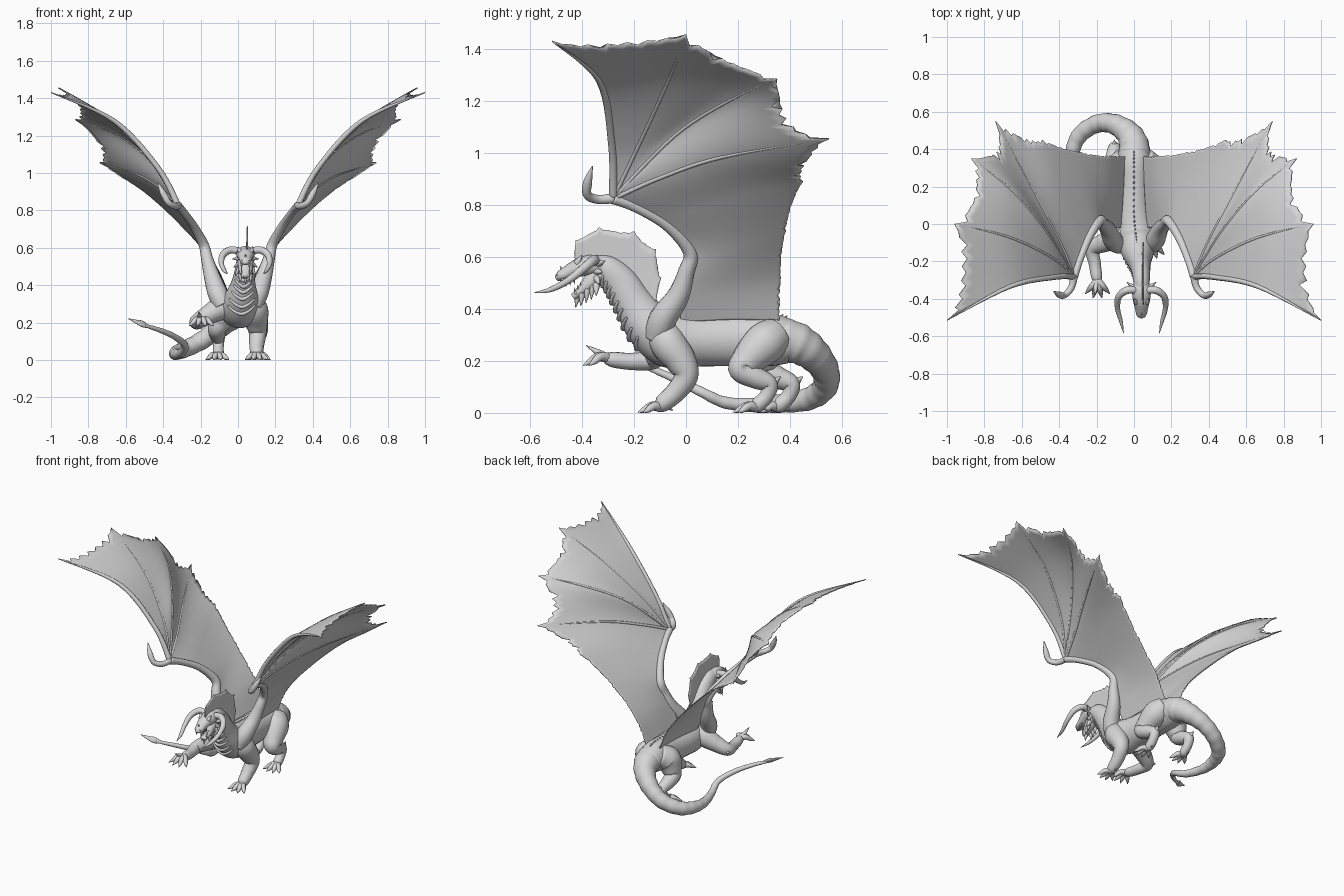
import bpy, bmesh, math, random
from mathutils import Vector

random.seed(4)
cube = bpy.data.objects.get("Cube")
if cube:
    bpy.data.objects.remove(cube)

# One stone grey material
stone = bpy.data.materials.new("stone_grey")
stone.use_nodes = True
GREY = (0.67, 0.67, 0.67, 1)
stone.diffuse_color = GREY
stone.node_tree.nodes["Principled BSDF"].inputs["Base Color"].default_value = GREY


def finish(name, bm):
    bmesh.ops.recalc_face_normals(bm, faces=bm.faces)
    mesh = bpy.data.meshes.new(name)
    bm.to_mesh(mesh)
    bm.free()
    mesh.materials.append(stone)
    for poly in mesh.polygons:
        poly.use_smooth = True
    obj = bpy.data.objects.new(name, mesh)
    bpy.context.collection.objects.link(obj)
    return obj


def curve_at(pts, t):
    """Smooth curve through tuples of any length, t from 0 to 1."""
    last = len(pts) - 1
    f = min(max(t, 0), 1) * last
    i = min(int(f), last - 1)
    f -= i
    a, b, c, d = (pts[min(max(i + k, 0), last)] for k in (-1, 0, 1, 2))
    return [0.5 * (2 * q + (r - p) * f + (2 * p - 5 * q + 4 * r - s) * f * f
                   + (3 * q - p - 3 * r + s) * f ** 3) for p, q, r, s in zip(a, b, c, d)]


def tube(name, pts, sides=14, steps=7, ripple=0):
    """Tapered limb; a point is x, y, z, half width and optional half height."""
    pts = [p if len(p) == 5 else (*p, p[3]) for p in pts]
    n = (len(pts) - 1) * steps
    rows = [curve_at(pts, k / n) for k in range(n + 1)]
    pos = [Vector(r[:3]) for r in rows]
    bm, rings, side = bmesh.new(), [], Vector((1, 0, 0))
    if abs((pos[1] - pos[0]).normalized().x) > 0.9:
        side = Vector((0, 1, 0))
    for k, row in enumerate(rows):
        along = (pos[min(k + 1, n)] - pos[max(k - 1, 0)]).normalized()
        side = (side - along * side.dot(along)).normalized()
        up = along.cross(side)
        w, h = (max(r, 0.001) * (1 + ripple * math.cos(k * math.pi * 0.5)) for r in row[3:])
        rings.append([bm.verts.new(pos[k] + side * w * math.cos(a) + up * h * math.sin(a))
                      for a in (math.tau * s / sides for s in range(sides))])
    for a, b in zip(rings, rings[1:]):
        for s in range(sides):
            e = (s + 1) % sides
            bm.faces.new((a[s], a[e], b[e], b[s]))
    bm.faces.new(rings[0])
    bm.faces.new(rings[-1])
    return finish(name, bm)


def spike(name, base, tip, radius):
    mid = [(a + b) / 2 for a, b in zip(base, tip)]
    return tube(name, [(*base, radius), (*mid, radius * 0.65), (*tip, 0.001)], 8, 3)


def sheet(name, ribs, dips, nu=16, nv=12, jag=0.015, thick=0.006):
    """Thin skin stretched smoothly over ribs, with scalloped ragged outer edge."""
    bm, cols = bmesh.new(), []
    for i, dip in enumerate(dips):
        for v in range(nv + (i == len(dips) - 1)):
            t = v / nv
            reach = 1 - dip * abs(math.sin(math.pi * t)) ** 0.5
            reach -= random.uniform(0, jag) * (v % 2) * 2
            col = []
            for u in range(nu + 1):
                across = [curve_at(r, u / nu * reach) for r in ribs]
                col.append(bm.verts.new(curve_at(across, (i + t) / len(dips))))
            cols.append(col)
    for a, b in zip(cols, cols[1:]):
        for u in range(nu):
            bm.faces.new((a[u], a[u + 1], b[u + 1], b[u]))
    bmesh.ops.remove_doubles(bm, verts=bm.verts, dist=0.0005)
    obj = finish(name, bm)
    mod = obj.modifiers.new("thickness", "SOLIDIFY")
    mod.thickness, mod.offset = thick, 0
    return obj


def flip(pts, s):
    return [(p[0] * s, *p[1:]) for p in pts]


# Neck and trunk
trunk = [(.04, -.36, .57, .035, .035), (.04, -.305, .555, .044, .052), (.037, -.25, .5, .05, .066),
         (.03, -.2, .42, .062, .076), (.02, -.14, .335, .09, .095), (.01, -.06, .285, .108, .112),
         (0, .05, .28, .1, .102), (0, .2, .28, .085, .1), (0, .33, .28, .09, .1), (0, .4, .275, .08, .085)]
tube("trunk", trunk, 24)

# Chevron plates down the throat and chest
for k in range(9):
    t = .17 + k * .037
    x, y, z, w, h = curve_at(trunk, t)
    ahead = curve_at(trunk, t + .01)
    along = Vector((0, ahead[1] - y, ahead[2] - z)).normalized()
    down = Vector((0, along.z, -along.y))
    band = []
    for a in (-.9, -.45, 0, .45, .9):
        p = Vector((x + w * math.sin(a), y, z)) + down * h * math.cos(a) - along * .03 * abs(a)
        band.append((*p, .011 - .007 * abs(a)))
    tube("chest_plate", band, 8, 4)

# Tail with ringed scales, curling round to the right
tail = [(0, .36, .28, .088), (0, .42, .27, .081), (-.03, .485, .23, .067), (-.11, .535, .165, .054),
        (-.2, .535, .1, .048), (-.29, .475, .055, .044), (-.33, .38, .038, .037), (-.33, .27, .03, .029),
        (-.3, .15, .04, .023), (-.285, .06, .08, .019), (-.34, -.03, .125, .016),
        (-.42, -.11, .16, .013), (-.5, -.17, .185, .009)]
tube("tail", tail, 18, ripple=.03)
tube("tail_blade", [(-.47, -.15, .175, .007, .007), (-.51, -.175, .192, .007, .02),
                    (-.54, -.19, .203, .005, .014), (-.59, -.21, .222, .001, .001)], 10)

# Ridge of small spikes along the back
for k in range(22):
    x, y, z, w, h = curve_at(trunk, .47 + k * .023)
    spike("back_spike", (x, y, z + h * .95), (x, y + .012, z + h + .007), .006)

# Head
tube("skull", [(.04, -.31, .56, .04, .038), (.04, -.36, .568, .05, .042), (.04, -.41, .56, .045, .036),
               (.04, -.455, .54, .034, .027), (.04, -.485, .525, .027, .02), (.04, -.5, .515, .01, .008)], 16)
tube("lower_jaw", [(.04, -.33, .54, .042, .04), (.04, -.37, .5, .04, .032), (.04, -.405, .468, .032, .02),
                   (.04, -.435, .445, .02, .013)], 12)
spike("chin_spike", (.04, -.415, .46), (.04, -.425, .405), .014)
spike("nose_spike", (.04, -.47, .535), (.04, -.485, .565), .012)
for s in (-1, 1):
    def at(x, y, z):
        return (.04 + s * x, y, z)
    tube("horn", [(*at(.025, -.355, .58), .02), (*at(.08, -.355, .588), .02), (*at(.122, -.39, .56), .018),
                  (*at(.128, -.45, .512), .014), (*at(.11, -.52, .475), .01), (*at(.095, -.585, .462), .001)], 10)
    spike("brow", at(.028, -.42, .575), at(.04, -.4, .608), .014)
    spike("nostril", at(.016, -.47, .54), at(.018, -.5, .53), .012)
    for k in range(4):
        spike("cheek_spike", at(.03, -.345, .57 - k * .025),
              at(.08 - k * .008, -.31 - k * .012, .585 - k * .045), .015)
        spike("upper_tooth", at(.022, -.43 - k * .015, .53 - k * .004), at(.02, -.43 - k * .016, .495 - k * .004), .006)
        spike("lower_tooth", at(.022, -.39 - k * .011, .485 - k * .01), at(.02, -.395 - k * .012, .512 - k * .01), .005)
    for k in range(3):
        spike("beard_spike", at(.025, -.36 - k * .02, .49 - k * .015), at(.03, -.365 - k * .02, .435 - k * .012), .013)

# Sail on the neck
sail = [((-.4, .56), (-.43, .6)), ((-.37, .57), (-.425, .665)), ((-.32, .57), (-.335, .715)),
        ((-.26, .53), (-.2, .7)), ((-.21, .47), (-.115, .63)), ((-.19, .43), (-.095, .52)),
        ((-.14, .36), (-.12, .4))]
sheet("neck_sail", [[(.045, *a), (.05, *b)] for a, b in sail], [.15] * 6, 6, 8, .02)


# Feet: fanned toes ending in claws
def foot(name, at, drop, length=.075):
    x, y, z = at
    for k in range(4):
        a = math.radians(-42 + k * 28)
        dx, dy = math.sin(a), -math.cos(a)
        tube(name + "_toe", [(x, y, z, .02), (x + dx * length * .5, y + dy * length * .5, z + .004, .017),
                             (x + dx * length * .9, y + dy * length * .9, z - drop * .5, .012),
                             (x + dx * length * 1.25, y + dy * length * 1.25, z - drop, .001)], 8, 4)
    spike(name + "_dewclaw", (x, y + .01, z + .005), (x, y + .045, z - drop * .6), .012)


tube("front_leg_left", [(.06, -.09, .33, .055), (.09, -.07, .27, .07), (.1, -.02, .2, .06),
                        (.105, .0, .14, .047), (.1, -.04, .08, .04), (.1, -.09, .037, .034), (.1, -.11, .025, .022)])
foot("front_foot_left", (.1, -.095, .022), .02)
spike("elbow_spike_left", (.11, .01, .15), (.11, .05, .15), .02)
tube("front_leg_right", [(-.04, -.06, .31, .06), (-.09, -.075, .28, .065), (-.16, -.1, .24, .052),
                         (-.22, -.135, .205, .04), (-.21, -.21, .198, .033), (-.2, -.28, .205, .03),
                         (-.195, -.31, .21, .02)])
foot("front_foot_right", (-.195, -.3, .212), .03, .08)
spike("elbow_spike_right", (-.225, -.125, .205), (-.255, -.09, .2), .02)
spike("raised_finger", (-.2, -.3, .21), (-.21, -.385, .26), .018)
for s, shift, label in ((1, 0, "left"), (-1, .085, "right")):
    leg = [(.04, .35, .3, .07), (.075, .3, .265, .082), (.1, .235 + shift * .7, .2, .063),
           (.112, .215 + shift, .165, .05), (.11, .27 + shift, .135, .043), (.105, .32 + shift, .11, .034),
           (.105, .31 + shift, .065, .029), (.105, .275 + shift, .03, .029), (.105, .255 + shift, .022, .018)]
    tube("hind_leg_" + label, flip(leg, s))
    foot("hind_foot_" + label, (.11 * s, .27 + shift, .022), .02)
    spike("heel_spike_" + label, (.105 * s, .325 + shift, .11), (.105 * s, .365 + shift, .14), .022)

# Wings: arm, thumb, four fingers and stretched skin
wrist = (.32, -.28, .825)
fingers = [[wrist, (.43, -.285, 1.03), (.665, -.335, 1.28), (1, -.515, 1.43)],
           [wrist, (.44, -.18, 1.035), (.67, -.07, 1.275), (.96, 0, 1.455)],
           [wrist, (.47, -.04, 1.07), (.655, .18, 1.21), (.87, .35, 1.285)],
           [wrist, (.395, -.1, .905), (.52, .14, .985), (.74, .55, 1.055)]]
inner = [[(.255, -.12, .74), (.36, .13, .815), (.49, .45, .89)],
         [(.19, .02, .62), (.235, .2, .655), (.285, .385, .7)],
         [(.13, -.02, .48), (.125, .18, .5), (.13, .365, .52)],
         [(.07, -.02, .35), (.058, .18, .36), (.05, .36, .355)]]
arm = [(.08, -.11, .29, .05), (.11, -.09, .36, .053), (.14, -.03, .45, .043), (.165, .0, .54, .032),
       (.185, .015, .62, .027), (.24, -.07, .72, .022), (.29, -.19, .79, .02), (*wrist, .022)]
thumb = [(*wrist, .02), (.335, -.34, .822, .018), (.37, -.38, .84, .017), (.4, -.378, .89, .017),
         (.43, -.36, .95, .002)]
for s, label in ((1, "left"), (-1, "right")):
    tube("wing_arm_" + label, flip(arm, s))
    tube("wing_thumb_" + label, flip(thumb, s), 10)
    for f, thick in zip(fingers, (.017, .009, .009, .01)):
        sizes = (thick, thick * .85, thick * .75, .002)
        tube("wing_finger_" + label, [(*p, r) for p, r in zip(flip(f, s), sizes)], 8)
    ribs = [flip(r, s) for r in fingers + inner]
    sheet("wing_skin_" + label, ribs, [.09, .12, .13, .08, .03, .02, 0], 22, 14, .022)
